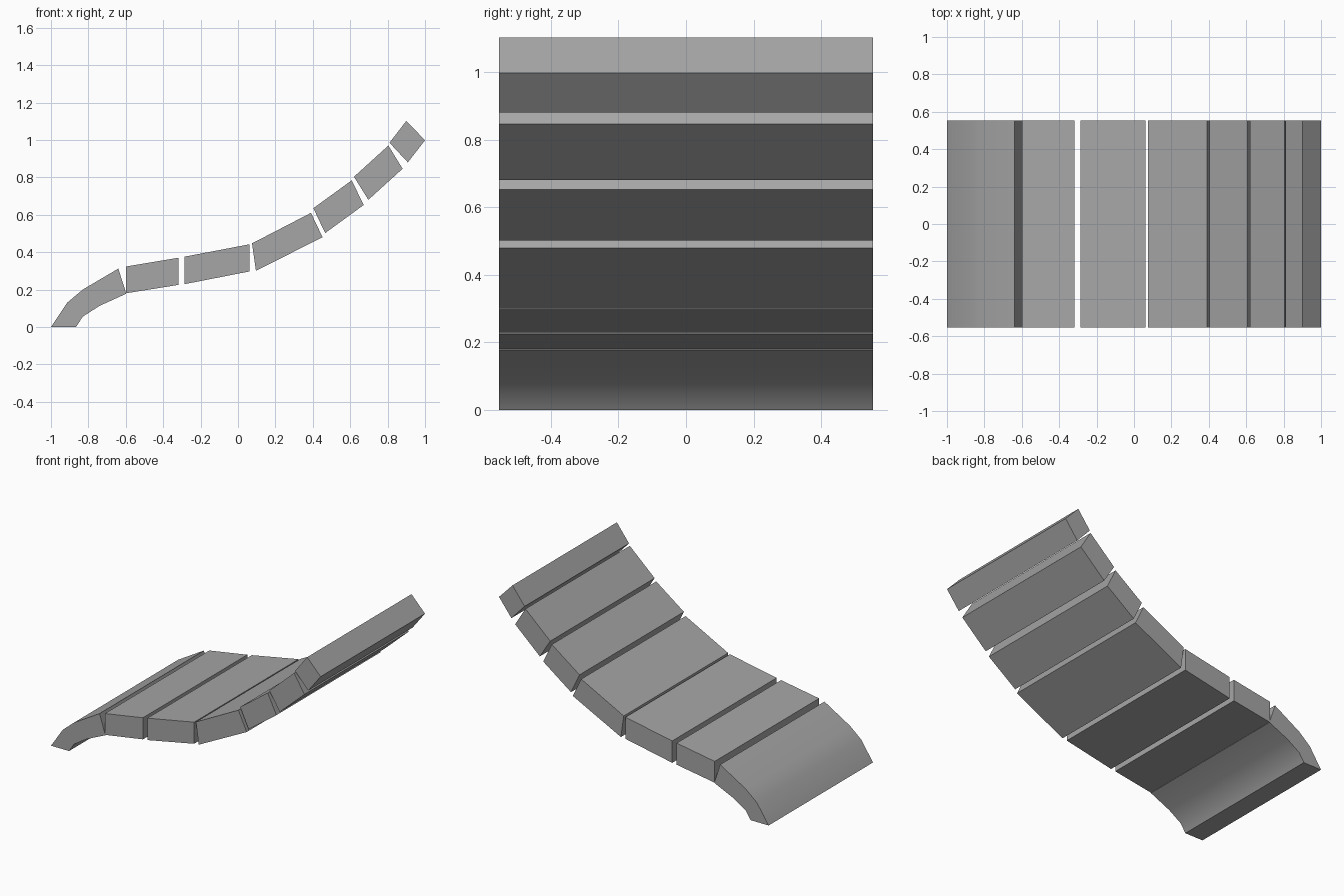
import bpy, bmesh, math

if "Cube" in bpy.data.objects:
    bpy.data.objects.remove(bpy.data.objects["Cube"])

HALF_WIDTH = 0.553

grey = bpy.data.materials.new("mid grey")
grey.diffuse_color = (0.38, 0.38, 0.38, 1)
grey.use_nodes = True
grey.node_tree.nodes["Principled BSDF"].inputs["Base Color"].default_value = grey.diffuse_color


def slab(name, profile, smooth=False):
    """Extrude an x-z outline across the full width."""
    bm = bmesh.new()
    face = bm.faces.new([bm.verts.new((x, -HALF_WIDTH, z)) for x, z in profile])
    new = bmesh.ops.extrude_face_region(bm, geom=[face])["geom"]
    verts = [g for g in new if isinstance(g, bmesh.types.BMVert)]
    bmesh.ops.translate(bm, verts=verts, vec=(0, 2 * HALF_WIDTH, 0))
    bmesh.ops.recalc_face_normals(bm, faces=bm.faces)
    mesh = bpy.data.meshes.new(name)
    bm.to_mesh(mesh)
    bm.free()
    mesh.materials.append(grey)
    obj = bpy.data.objects.new(name, mesh)
    bpy.context.collection.objects.link(obj)
    if smooth:
        bpy.ops.object.select_all(action='DESELECT')
        obj.select_set(True)
        bpy.context.view_layer.objects.active = obj
        bpy.ops.object.shade_smooth_by_angle(angle=math.radians(30))


# Curved foot end
slab("foot_curve", [(-1, 0), (-0.913, 0.13), (-0.83, 0.2), (-0.64, 0.312),
                    (-0.597, 0.178), (-0.74, 0.113), (-0.83, 0.055),
                    (-0.866, 0.0)], smooth=True)

# Straight cushions: top left, top right, bottom right, bottom left
cushions = {
    "leg_cushion": [(-0.6, 0.323), (-0.318, 0.37), (-0.318, 0.225), (-0.6, 0.18)],
    "seat_cushion": [(-0.285, 0.376), (0.062, 0.442), (0.062, 0.297), (-0.285, 0.229)],
    "lower_back_cushion": [(0.075, 0.447), (0.39, 0.61), (0.452, 0.48), (0.096, 0.3)],
    "middle_back_cushion": [(0.403, 0.635), (0.608, 0.784), (0.672, 0.652), (0.466, 0.502)],
    "upper_back_cushion": [(0.62, 0.803), (0.804, 0.97), (0.88, 0.846), (0.697, 0.68)],
    "head_cushion": [(0.81, 0.985), (0.9, 1.102), (1.0, 0.998), (0.908, 0.88)],
}
for name, outline in cushions.items():
    slab(name, outline)
